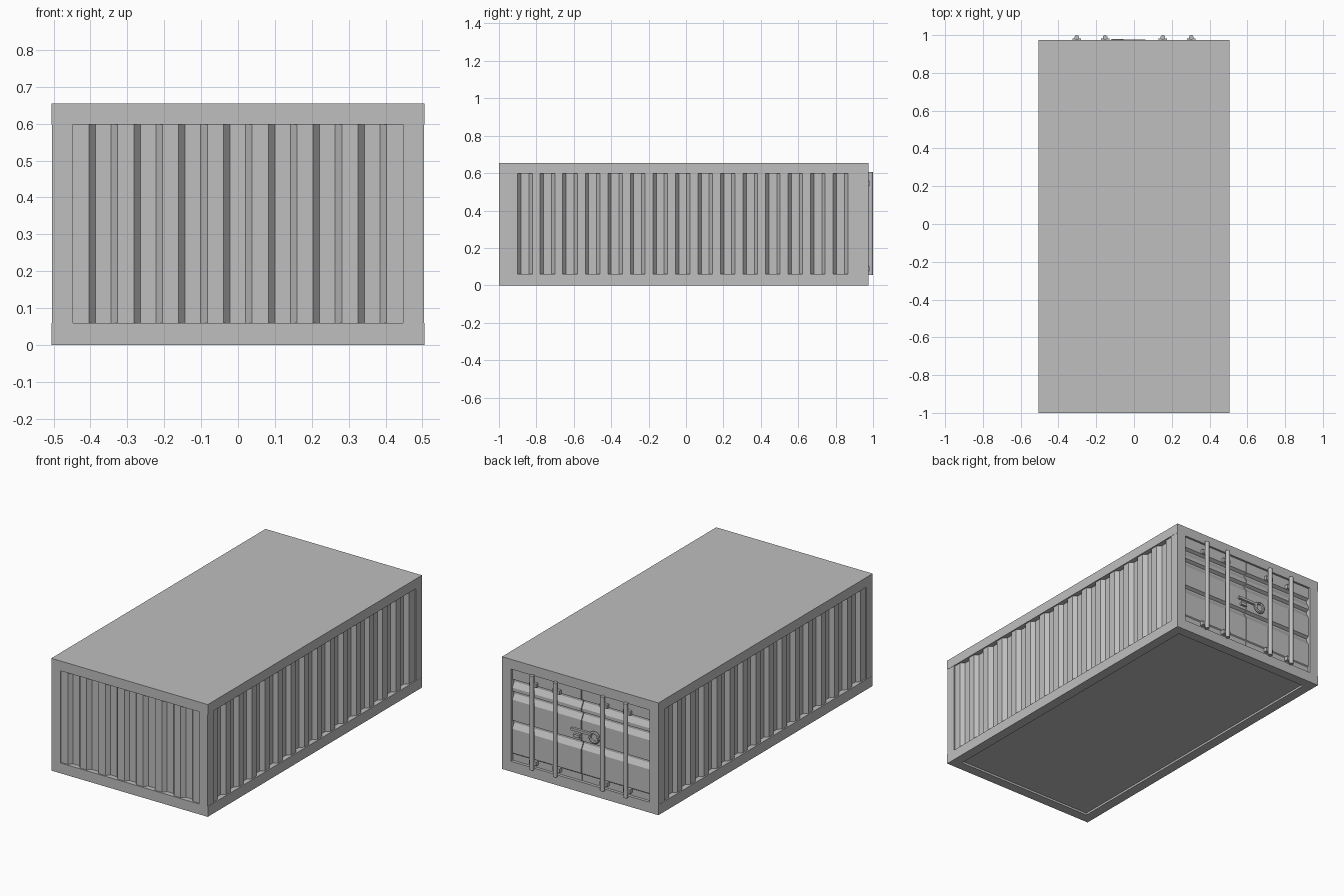
import bpy
import bmesh
from mathutils import Vector

cube = bpy.data.objects.get("Cube")
if cube:
    bpy.data.objects.remove(cube)

# One painted steel colour
steel = bpy.data.materials.new("grey_steel")
steel.use_nodes = True
COLOUR = (0.52, 0.52, 0.52, 1)
steel.diffuse_color = COLOUR
steel.node_tree.nodes["Principled BSDF"].inputs["Base Color"].default_value = COLOUR

# Main sizes
X, FRONT, BACK = 0.505, -1.0, 0.975
TOP, SILL, HEAD = 0.655, 0.06, 0.598
POST = 0.058
RIDGE, VALLEY, INNER = 0.008, 0.03, 0.05


def prism(name, outline, place, a, b):
    """Extrude a 2D outline from a to b; place maps (u, v, w) to x, y, z."""
    bm = bmesh.new()
    low = [bm.verts.new(place(u, v, a)) for u, v in outline]
    high = [bm.verts.new(place(u, v, b)) for u, v in outline]
    bm.faces.new(low)
    bm.faces.new(high)
    n = len(outline)
    for i in range(n):
        j = (i + 1) % n
        bm.faces.new((low[i], low[j], high[j], high[i]))
    bmesh.ops.recalc_face_normals(bm, faces=bm.faces)
    mesh = bpy.data.meshes.new(name)
    bm.to_mesh(mesh)
    bm.free()
    mesh.materials.append(steel)
    obj = bpy.data.objects.new(name, mesh)
    bpy.context.collection.objects.link(obj)
    return obj


def box(name, x0, x1, y0, y1, z0, z1):
    outline = [(x0, y0), (x1, y0), (x1, y1), (x0, y1)]
    return prism(name, outline, lambda u, v, w: (u, v, w), z0, z1)


def corrugation(start, end, first, pitch, count):
    """Trapezoid sheet outline as (distance along wall, depth inward)."""
    pts = [(start, RIDGE)]
    for k in range(count):
        s = first + k * pitch
        pts += [(s, RIDGE), (s + 0.018, VALLEY), (s + 0.06, VALLEY), (s + 0.078, RIDGE)]
    return pts + [(end, RIDGE), (end, INNER), (start, INNER)]


def finish(name, smooth=True):
    obj = bpy.context.object
    obj.name = name
    obj.data.materials.append(steel)
    if smooth:
        bpy.ops.object.shade_smooth_by_angle()
    return obj


# Roof and recessed floor
box("roof", -X, X, FRONT, BACK, HEAD, TOP)
box("floor", -X + POST, X - POST, FRONT + POST, BACK - POST, 0.012, SILL)

# Bottom rails and corner posts
box("front_bottom_rail", -X, X, FRONT, FRONT + POST, 0, SILL)
box("back_bottom_rail", -X, X, BACK - POST, BACK, 0, SILL)
for side, s in (("left", 1), ("right", -1)):
    inner, outer = sorted((s * (X - POST), s * X))
    box(side + "_bottom_rail", inner, outer, FRONT + POST, BACK - POST, 0, SILL)
    inner, outer = sorted((s * (X - POST), s * (X - 0.001)))
    box(side + "_front_post", inner, outer, FRONT, FRONT + 0.055, SILL, HEAD)
    box(side + "_back_post", inner, outer, BACK - 0.055, BACK, SILL, HEAD)

# Corrugated walls
side_sheet = corrugation(FRONT + 0.055, BACK - 0.055, -0.9, 0.1205, 15)
for side, s in (("left", 1), ("right", -1)):
    prism(side + "_wall", side_sheet,
          lambda u, v, w, s=s: (s * (X - v), u, w), SILL, HEAD)
prism("front_wall", corrugation(-X + POST, X - POST, -0.404, 0.1215, 7),
      lambda u, v, w: (u, FRONT + v, w), SILL, HEAD)

# Back doors with horizontal pressed grooves, listed from top to bottom
FACE, GROOVE = 0.012, 0.03
door = [(HEAD, FACE)]
for z in (0.5, 0.43, 0.26):
    door += [(z + 0.035, FACE), (z + 0.025, GROOVE), (z + 0.015, GROOVE), (z - 0.015, FACE)]
door += [(0.105, FACE), (0.1, FACE + 0.005), (SILL, FACE + 0.005), (SILL, INNER), (HEAD, INNER)]
for side, s in (("left", 1), ("right", -1)):
    prism(side + "_door", door, lambda u, v, w, s=s: (s * w, BACK - v, u),
          0.002, X - POST)

# Locking rods with their brackets
for i, x in enumerate((-0.303, -0.153, 0.153, 0.303), 1):
    bpy.ops.mesh.primitive_cylinder_add(vertices=16, radius=0.0125, depth=0.55,
                                        location=(x, BACK + 0.0125, 0.33))
    finish(f"locking_rod_{i}")
    for end, z in (("lower", 0.09), ("upper", 0.545)):
        box(f"{end}_rod_bracket_{i}", x - 0.023, x + 0.023,
            BACK - FACE - 0.006, BACK + 0.006, z - 0.012, z + 0.012)

# Door handle, latch and lock ring
box("handle_bar", -0.07, 0.06, BACK - FACE, BACK + 0.002, 0.346, 0.36)
box("latch_bar", 0.005, 0.045, BACK - FACE, BACK + 0.002, 0.312, 0.328)
box("lock_plate", -0.105, -0.07, BACK - FACE, BACK - 0.004, 0.32, 0.36)
bpy.ops.mesh.primitive_torus_add(major_segments=24, minor_segments=8,
                                 major_radius=0.027, minor_radius=0.009,
                                 location=Vector((-0.088, BACK - 0.004, 0.34)),
                                 rotation=(1.5708, 0, 0))
finish("lock_ring")
